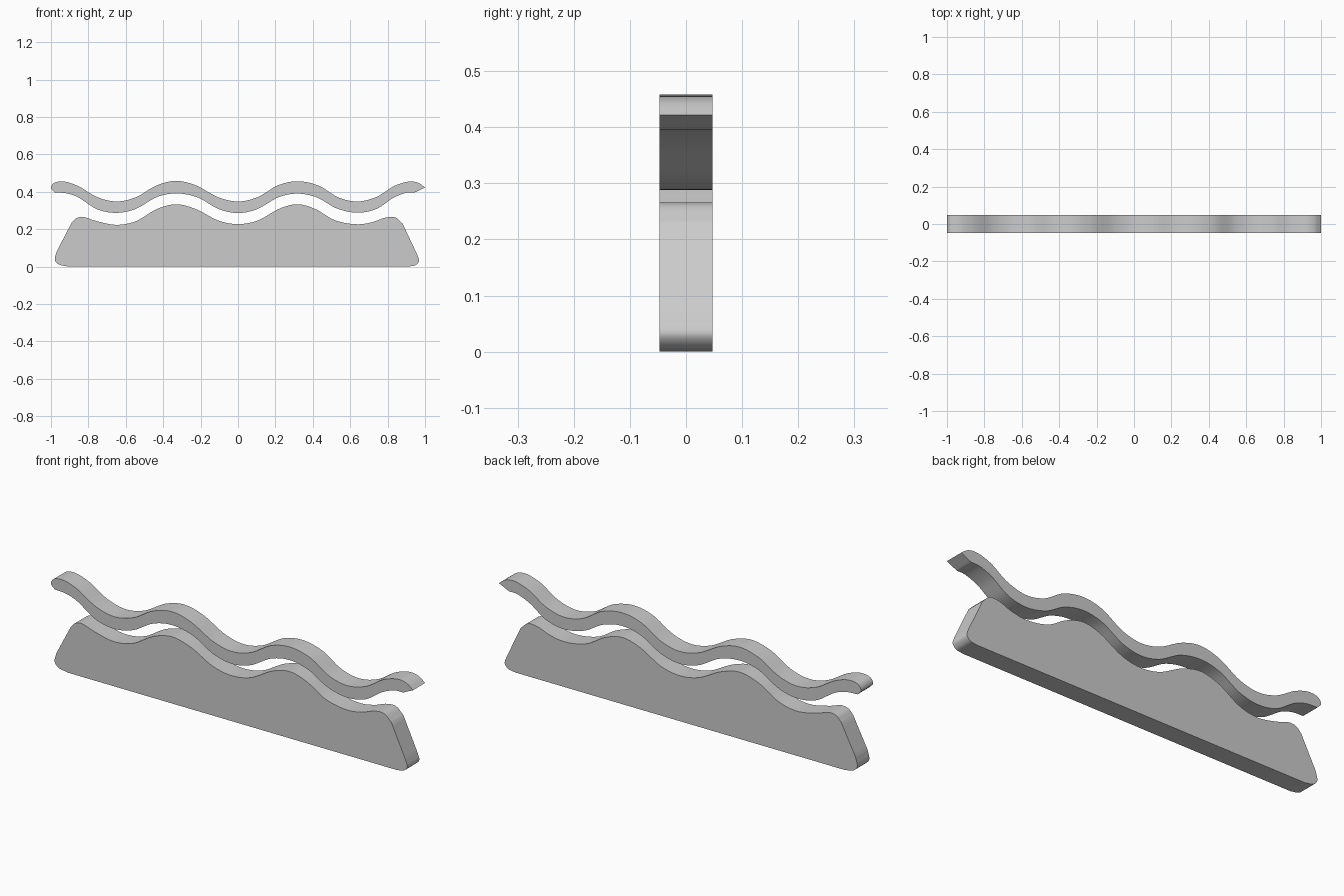
import bpy, bmesh
from math import radians
from mathutils import Vector

cube = bpy.data.objects.get("Cube")
if cube:
    bpy.data.objects.remove(cube)

HALF_DEPTH = 0.0475
STEPS = 8

grey = bpy.data.materials.new("plain grey")
grey.use_nodes = True
grey.diffuse_color = (0.6, 0.6, 0.6, 1)
grey.node_tree.nodes["Principled BSDF"].inputs["Base Color"].default_value = (0.6, 0.6, 0.6, 1)


def smooth_run(points):
    """Catmull-Rom curve through the points, with centripetal spacing."""
    p = [Vector(q) for q in points]
    p = [2 * p[0] - p[1]] + p + [2 * p[-1] - p[-2]]
    out = []
    for a, b, c, d in zip(p, p[1:], p[2:], p[3:]):
        t1 = (b - a).length ** 0.5
        t2 = t1 + (c - b).length ** 0.5
        t3 = t2 + (d - c).length ** 0.5
        for i in range(STEPS):
            t = t1 + (t2 - t1) * i / STEPS
            ab = a.lerp(b, t / t1)
            bc = b.lerp(c, (t - t1) / (t2 - t1))
            cd = c.lerp(d, (t - t2) / (t3 - t2))
            abc = ab.lerp(bc, t / t2)
            bcd = bc.lerp(cd, (t - t1) / (t3 - t1))
            out.append(abc.lerp(bcd, (t - t1) / (t2 - t1)))
    return out + [p[-2]]


def extrude_outline(name, runs):
    """Slab cut from smooth runs that meet at crisp corners."""
    outline = []
    for run in runs:
        for q in smooth_run(run):
            if not outline or (q - outline[-1]).length > 1e-4:
                outline.append(q)
    if (outline[0] - outline[-1]).length < 1e-4:
        outline.pop()
    bm = bmesh.new()
    face = bm.faces.new([bm.verts.new((q.x, -HALF_DEPTH, q.y)) for q in outline])
    new = bmesh.ops.extrude_face_region(bm, geom=[face])["geom"]
    verts = [g for g in new if isinstance(g, bmesh.types.BMVert)]
    bmesh.ops.translate(bm, verts=verts, vec=(0, 2 * HALF_DEPTH, 0))
    bmesh.ops.recalc_face_normals(bm, faces=bm.faces)
    mesh = bpy.data.meshes.new(name)
    bm.to_mesh(mesh)
    bm.free()
    mesh.materials.append(grey)
    obj = bpy.data.objects.new(name, mesh)
    bpy.context.collection.objects.link(obj)
    bpy.ops.object.select_all(action="DESELECT")
    obj.select_set(True)
    bpy.context.view_layer.objects.active = obj
    bpy.ops.object.shade_smooth_by_angle(angle=radians(30))


# Base block with a wavy top and rounded corners
extrude_outline("wavy_base", [
    [(-0.91, 0), (-0.96, 0.012), (-0.979, 0.035), (-0.97, 0.08)],
    [(-0.97, 0.08), (-0.89, 0.233)],
    [(-0.89, 0.233), (-0.865, 0.258), (-0.83, 0.265), (-0.76, 0.244), (-0.65, 0.223),
     (-0.55, 0.241), (-0.43, 0.309), (-0.33, 0.333), (-0.23, 0.309), (-0.1, 0.244),
     (0, 0.227), (0.1, 0.244), (0.23, 0.313), (0.32, 0.333), (0.41, 0.309),
     (0.52, 0.247), (0.64, 0.226), (0.72, 0.238), (0.79, 0.262), (0.84, 0.263),
     (0.88, 0.23)],
    [(0.88, 0.23), (0.96, 0.06)],
    [(0.96, 0.06), (0.968, 0.03), (0.95, 0.008), (0.91, 0)],
    [(0.91, 0), (-0.91, 0)],
])

# Wavy strip floating above the base
extrude_outline("wavy_strip", [
    [(-0.98, 0.396), (-1, 0.42), (-0.985, 0.446), (-0.935, 0.455), (-0.86, 0.433),
     (-0.75, 0.37), (-0.65, 0.348), (-0.55, 0.369), (-0.43, 0.436), (-0.33, 0.458),
     (-0.23, 0.436), (-0.1, 0.368), (0, 0.348), (0.1, 0.369), (0.22, 0.437),
     (0.32, 0.456), (0.43, 0.433), (0.54, 0.368), (0.64, 0.348), (0.74, 0.372),
     (0.84, 0.433), (0.92, 0.455), (0.965, 0.447), (1, 0.422)],
    [(1, 0.422), (0.945, 0.396)],
    [(0.945, 0.396), (0.9, 0.394), (0.83, 0.367), (0.74, 0.308), (0.64, 0.288),
     (0.53, 0.31), (0.42, 0.37), (0.32, 0.39), (0.22, 0.372), (0.1, 0.306),
     (0, 0.286), (-0.1, 0.306), (-0.22, 0.371), (-0.33, 0.391), (-0.43, 0.373),
     (-0.55, 0.307), (-0.65, 0.287), (-0.75, 0.305), (-0.86, 0.373), (-0.92, 0.392),
     (-0.98, 0.396)],
])
